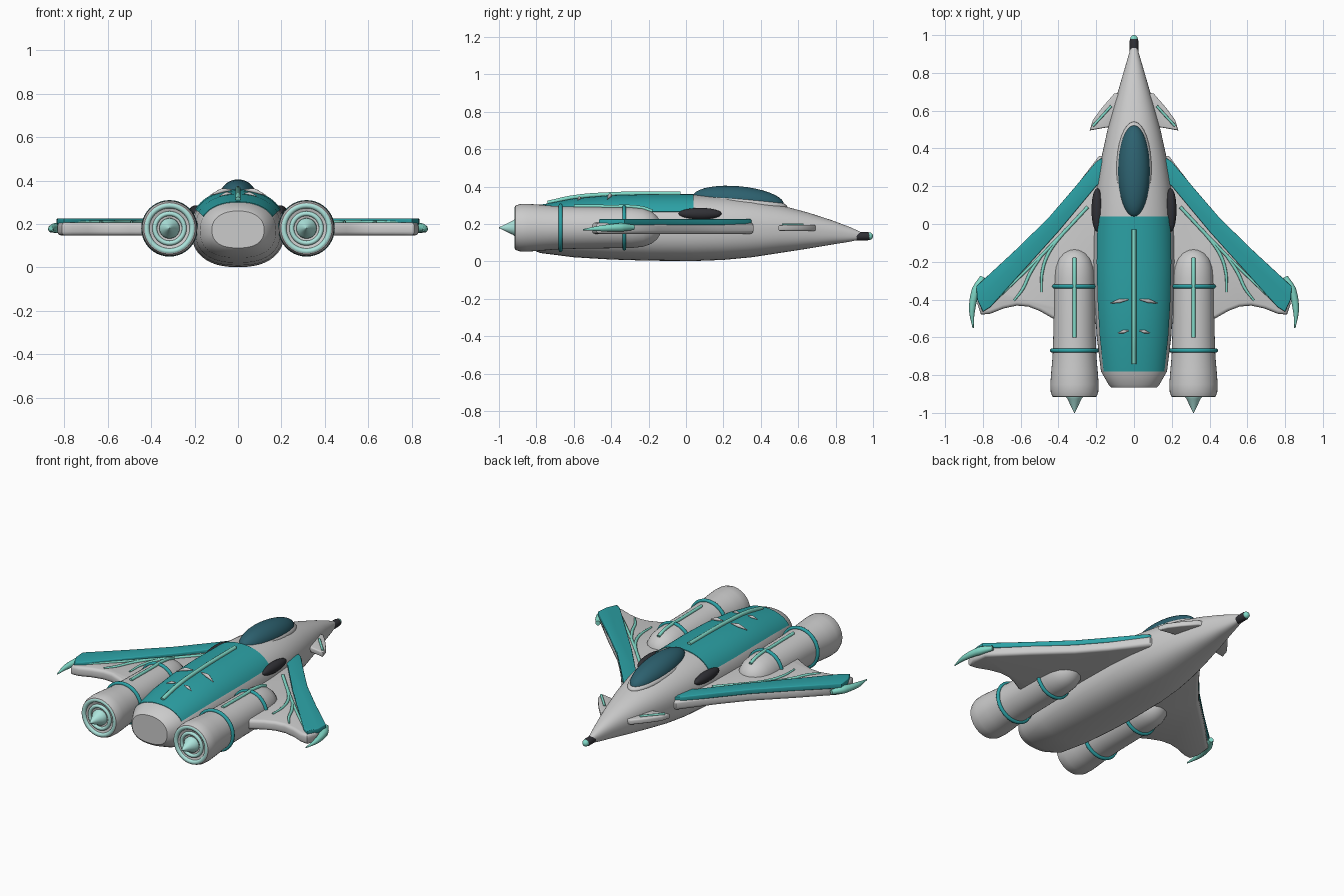
import bpy, bmesh, math
from mathutils import Vector, Matrix

if "Cube" in bpy.data.objects:
    bpy.data.objects.remove(bpy.data.objects["Cube"])


def material(name, rgb):
    m = bpy.data.materials.new(name)
    m.diffuse_color = (*rgb, 1)
    m.use_nodes = True
    m.node_tree.nodes["Principled BSDF"].inputs["Base Color"].default_value = m.diffuse_color
    return m


TEAL = material("teal", (0.025, 0.36, 0.38))
MINT = material("mint", (0.22, 0.70, 0.58))
PALE = material("pale_mint", (0.42, 0.78, 0.72))
DARK = material("dark", (0.03, 0.03, 0.036))
GLASS = material("glass", (0.026, 0.12, 0.16))


def finish(bm, name, mat=None, mirror=False, angle=35):
    bmesh.ops.recalc_face_normals(bm, faces=bm.faces)
    me = bpy.data.meshes.new(name)
    bm.to_mesh(me)
    bm.free()
    ob = bpy.data.objects.new(name, me)
    bpy.context.collection.objects.link(ob)
    if mat:
        me.materials.append(mat)
    bpy.ops.object.select_all(action='DESELECT')
    ob.select_set(True)
    bpy.context.view_layer.objects.active = ob
    bpy.ops.object.shade_smooth_by_angle(angle=math.radians(angle))
    if mirror:
        ob.modifiers.new("Mirror", 'MIRROR')
    return ob


def loft(name, rings, mat=None, mirror=False, angle=35):
    """Skin a list of closed rings and cap both ends."""
    bm = bmesh.new()
    vs = [[bm.verts.new(p) for p in r] for r in rings]
    n = len(vs[0])
    for a, b in zip(vs, vs[1:]):
        for i in range(n):
            bm.faces.new((a[i], a[(i + 1) % n], b[(i + 1) % n], b[i]))
    bm.faces.new(vs[0])
    bm.faces.new(vs[-1])
    return finish(bm, name, mat, mirror, angle)


def lathe(name, x, z, profile, mat=None, mirror=False, n=40):
    """Revolve (y, radius) points about a lengthwise axis."""
    rings = [[(x + r * math.cos(2 * math.pi * i / n), y, z + r * math.sin(2 * math.pi * i / n))
              for i in range(n)] for y, r in profile]
    return loft(name, rings, mat, mirror)


def band(name, x, y, z, R, r, mat, mirror=True):
    bm = bmesh.new()
    n, m = 40, 10
    vs = [[bm.verts.new((x + (R + r * math.cos(b)) * math.cos(a), y + r * math.sin(b),
                         z + (R + r * math.cos(b)) * math.sin(a)))
           for b in (2 * math.pi * j / m for j in range(m))]
          for a in (2 * math.pi * i / n for i in range(n))]
    for i in range(n):
        for j in range(m):
            bm.faces.new((vs[i][j], vs[(i + 1) % n][j], vs[(i + 1) % n][(j + 1) % m], vs[i][(j + 1) % m]))
    return finish(bm, name, mat, mirror, 60)


def ellipsoid(name, c, radii, mat=None, tilt=0, mirror=False):
    bm = bmesh.new()
    M = Matrix.Translation(c) @ Matrix.Rotation(tilt, 4, 'X') @ Matrix.Diagonal((*radii, 1))
    bmesh.ops.create_uvsphere(bm, u_segments=32, v_segments=18, radius=1, matrix=M)
    return finish(bm, name, mat, mirror, 60)


def plate(name, pts, z0, z1, bevel, mat=None):
    """Mirrored flat plate with rounded rims from a top-view outline."""
    bm = bmesh.new()
    f = bm.faces.new([bm.verts.new((x, y, z0)) for x, y in pts])
    ext = bmesh.ops.extrude_face_region(bm, geom=[f])['geom']
    for v in ext:
        if isinstance(v, bmesh.types.BMVert):
            v.co.z = z1
    bmesh.ops.recalc_face_normals(bm, faces=bm.faces)
    rims = [e for e in bm.edges if abs(e.verts[0].co.z - e.verts[1].co.z) < 1e-6]
    bmesh.ops.bevel(bm, geom=rims, offset=bevel, segments=3, profile=0.5, affect='EDGES', clamp_overlap=True)
    return finish(bm, name, mat, True, 40)


def tube(name, pts, radius, mat=None, mirror=False, taper=None):
    """Smooth round tube through points, with optional radius per point."""
    cu = bpy.data.curves.new(name, 'CURVE')
    cu.dimensions = '3D'
    cu.bevel_depth, cu.bevel_resolution, cu.use_fill_caps = radius, 3, True
    cu.resolution_u = 8
    sp = cu.splines.new('BEZIER')
    sp.bezier_points.add(len(pts) - 1)
    for i, (bp, p) in enumerate(zip(sp.bezier_points, pts)):
        bp.co = p
        bp.handle_left_type = bp.handle_right_type = 'AUTO'
        bp.radius = taper[i] if taper else 1
    ob = bpy.data.objects.new(name, cu)
    bpy.context.collection.objects.link(ob)
    if mat:
        cu.materials.append(mat)
    if mirror:
        ob.modifiers.new("Mirror", 'MIRROR')
    return ob


# Fuselage stations: y, half width, bottom z, top z
ST = [(-0.865, 0.12, 0.09, 0.26), (-0.85, 0.135, 0.075, 0.272), (-0.78, 0.175, 0.045, 0.30),
      (-0.6, 0.197, 0.022, 0.333), (-0.4, 0.21, 0.01, 0.35), (-0.2, 0.215, 0.004, 0.355),
      (0.04, 0.21, 0.002, 0.356), (0.2, 0.197, 0.008, 0.348), (0.35, 0.173, 0.022, 0.332),
      (0.5, 0.14, 0.045, 0.302), (0.65, 0.1, 0.068, 0.262), (0.78, 0.062, 0.09, 0.22),
      (0.88, 0.033, 0.106, 0.182), (0.95, 0.012, 0.122, 0.15)]


def section(st, t, k=1.0):
    y, w, b, top = st
    c, s = math.cos(t), math.sin(t)
    n = 2.2 if s > 0 else 2.5
    x = w * math.copysign(abs(c) ** (2 / n), c)
    z = (top - b) / 2 * math.copysign(abs(s) ** (2 / n), s)
    return Vector((x * k, y, (top + b) / 2 + z * k))


N = 48
loft("fuselage", [[section(s, 2 * math.pi * i / N) for i in range(N)] for s in ST])

# Teal back panel following the fuselage
arc = [math.radians(27 + 126 * i / 28) for i in range(29)]
loft("back_panel", [[section(s, t, 1.02) for t in arc] + [section(s, t, 0.96) for t in reversed(arc)]
                    for s in ST[2:7]], TEAL)

# Spine and small ribs on the back
tube("spine", [(0, -0.74, 0.313), (0, -0.6, 0.343), (0, -0.4, 0.359), (0, -0.03, 0.363)], 0.012, MINT)
tube("rib_front", [(0.03, -0.40, 0.357), (0.075, -0.407, 0.352), (0.125, -0.42, 0.333)], 0.011,
     None, True, [0.3, 1, 0.2])
tube("rib_rear", [(0.03, -0.565, 0.342), (0.055, -0.57, 0.338), (0.085, -0.578, 0.328)], 0.009,
     None, True, [0.3, 1, 0.2])

# Cockpit
ellipsoid("canopy_rim", (0, 0.285, 0.315), (0.094, 0.258, 0.042), None, -0.09)
ellipsoid("canopy", (0, 0.28, 0.325), (0.085, 0.245, 0.077), GLASS, -0.09)

# Nose probe
lathe("nose_probe", 0, 0.135, [(0.89, 0.02), (0.9, 0.023), (0.97, 0.023), (0.98, 0.02)], DARK, n=24)
ellipsoid("probe_tip", (0, 0.98, 0.135), (0.02, 0.02, 0.02), MINT)

# Side intakes
ellipsoid("intakes", (0.195, 0.075, 0.255), (0.03, 0.115, 0.031), DARK, 0, True)

# Wings with teal leading strip
plate("wings", [(0.1, 0.36), (0.185, 0.36), (0.33, 0.17), (0.455, 0.025), (0.64, -0.15), (0.82, -0.33),
                (0.83, -0.42), (0.81, -0.48), (0.76, -0.475), (0.69, -0.447), (0.62, -0.432),
                (0.56, -0.437), (0.5, -0.46), (0.43, -0.5), (0.3, -0.53), (0.1, -0.53)],
      0.147, 0.207, 0.018)
plate("wing_leading_strips", [(0.17, 0.35), (0.2, 0.33), (0.33, 0.175), (0.455, 0.03), (0.64, -0.15),
                              (0.835, -0.33), (0.83, -0.4), (0.8, -0.465), (0.76, -0.44),
                              (0.58, -0.24), (0.4, -0.04), (0.2, 0.2), (0.15, 0.24)],
      0.195, 0.226, 0.006, TEAL)
tube("wingtip_horns", [(0.80, -0.28, 0.182), (0.835, -0.35, 0.182), (0.857, -0.45, 0.177), (0.852, -0.55, 0.17)],
     0.024, MINT, True, [0.6, 1, 0.7, 0.15])

# Raised veins on the wings
ZV = 0.209
for name, pts in {
    "wing_vein_main": [(0.245, 0.09), (0.4, -0.075), (0.57, -0.245), (0.74, -0.41)],
    "wing_vein_inner": [(0.36, -0.03), (0.45, -0.15), (0.485, -0.25), (0.49, -0.36)],
    "wing_vein_outer": [(0.49, -0.165), (0.55, -0.26), (0.59, -0.345), (0.635, -0.405)],
}.items():
    tube(name, [(x, y, ZV) for x, y in pts], 0.009, MINT, True, [1, 1, 0.9, 0.6])

# Canards
plate("canards", [(0.05, 0.70), (0.105, 0.69), (0.17, 0.615), (0.218, 0.55), (0.235, 0.495), (0.14, 0.512),
                  (0.05, 0.52)], 0.163, 0.195, 0.008)
tube("canard_veins", [(0.12, 0.625, 0.197), (0.17, 0.57, 0.197), (0.218, 0.518, 0.197)], 0.007, MINT, True)

# Engine nacelles
EX, EZ = 0.315, 0.18
lathe("engine_nacelles", EX, EZ, [(-0.132, 0.01), (-0.138, 0.035), (-0.155, 0.062), (-0.185, 0.086),
                                  (-0.23, 0.102), (-0.29, 0.108), (-0.58, 0.112), (-0.7, 0.116),
                                  (-0.78, 0.123), (-0.85, 0.128), (-0.89, 0.126), (-0.912, 0.118),
                                  (-0.915, 0.11), (-0.90, 0.085)], None, True)
band("engine_band_front", EX, -0.33, EZ, 0.111, 0.011, TEAL)
band("engine_band_rear", EX, -0.67, EZ, 0.119, 0.011, TEAL)
band("exhaust_ring_outer", EX, -0.903, EZ, 0.106, 0.014, PALE)
band("exhaust_ring_inner", EX, -0.903, EZ, 0.068, 0.011, PALE)
lathe("exhaust_spikes", EX, EZ, [(-0.89, 0.048), (-0.915, 0.046), (-0.925, 0.038), (-1.0, 0.002)], PALE, True)
tube("engine_top_line", [(EX, -0.18, 0.268), (EX, -0.24, 0.287), (EX, -0.42, 0.293), (EX, -0.6, 0.295)],
     0.01, MINT, True)
